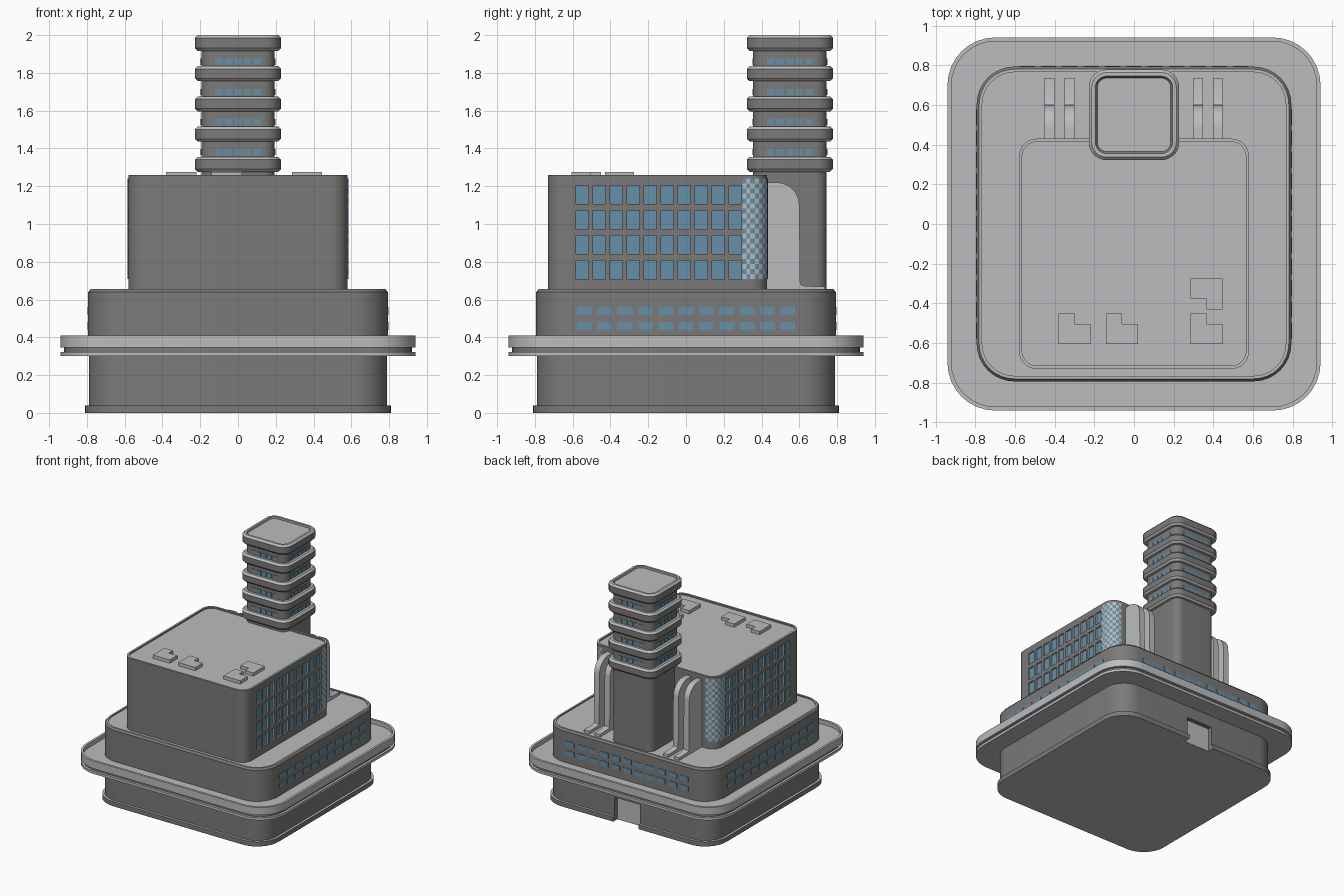
import bpy, bmesh, math
from mathutils import Matrix, Vector

if "Cube" in bpy.data.objects:
    bpy.data.objects.remove(bpy.data.objects["Cube"])

WALL, LIGHT, GLASS = 0, 1, 2
MATS = []
for name, col in (("warm dark grey wall", (0.20, 0.195, 0.19, 1)),
                  ("light grey concrete", (0.50, 0.505, 0.52, 1)),
                  ("blue glass", (0.13, 0.28, 0.40, 1))):
    m = bpy.data.materials.new(name)
    m.diffuse_color = col
    m.use_nodes = True
    m.node_tree.nodes["Principled BSDF"].inputs["Base Color"].default_value = m.diffuse_color
    MATS.append(m)


def finish(name, bm, rule=None):
    bmesh.ops.recalc_face_normals(bm, faces=bm.faces)
    bm.normal_update()
    if rule:
        for f in bm.faces:
            f.material_index = rule(f)
    me = bpy.data.meshes.new(name)
    bm.to_mesh(me)
    bm.free()
    for m in MATS:
        me.materials.append(m)
    ob = bpy.data.objects.new(name, me)
    bpy.context.collection.objects.link(ob)
    return ob


def activate(ob):
    bpy.ops.object.select_all(action='DESELECT')
    ob.select_set(True)
    bpy.context.view_layer.objects.active = ob


def smooth(ob):
    activate(ob)
    bpy.ops.object.shade_smooth_by_angle(angle=math.radians(30))


def flat_tops(f):
    return LIGHT if abs(f.normal.z) > 0.7 else WALL


def rounded_loft(name, sections, r, cy=0.0, rule=flat_tops, seg=8):
    """Stack of rounded squares; sections are (half width, z), r belongs to the first."""
    bm = bmesh.new()
    rings = []
    for h, z in sections:
        rad = max(0.01, r + h - sections[0][0])
        ring = []
        for q in range(4):
            sx, sy = ((1, 1), (-1, 1), (-1, -1), (1, -1))[q]
            for i in range(seg + 1):
                a = (q + i / seg) * math.pi / 2
                ring.append(bm.verts.new((sx * (h - rad) + rad * math.cos(a),
                                          cy + sy * (h - rad) + rad * math.sin(a), z)))
        rings.append(ring)
    for a, b in zip(rings, rings[1:]):
        n = len(a)
        for i in range(n):
            bm.faces.new((a[i], a[(i + 1) % n], b[(i + 1) % n], b[i]))
    bm.faces.new(rings[0][::-1])
    bm.faces.new(rings[-1])
    return finish(name, bm, rule)


def add_box(bm, lo, hi, rot=None):
    lo, hi = Vector(lo), Vector(hi)
    mat = Matrix.Translation((lo + hi) / 2) @ Matrix.Diagonal((*(hi - lo), 1))
    bmesh.ops.create_cube(bm, size=1, matrix=(rot or Matrix()) @ mat)


def prism(name, pts, vec):
    bm = bmesh.new()
    f = bm.faces.new([bm.verts.new(p) for p in pts])
    ex = bmesh.ops.extrude_face_region(bm, geom=[f])
    bmesh.ops.translate(bm, vec=vec, verts=[v for v in ex['geom'] if isinstance(v, bmesh.types.BMVert)])
    ob = finish(name, bm, lambda f: LIGHT)
    smooth(ob)


def cut(ob, cutter):
    cutter.hide_render = True
    mod = ob.modifiers.new("cut", 'BOOLEAN')
    mod.operation = 'DIFFERENCE'
    mod.solver = 'EXACT'
    mod.object = cutter
    activate(ob)
    bpy.ops.object.modifier_apply(modifier=mod.name)
    bpy.data.objects.remove(cutter)


# ground floor with plinth and recessed rear door
base = rounded_loft("ground_floor", [(0.81, 0), (0.81, 0.04), (0.79, 0.04), (0.79, 0.31)], 0.20)
bm = bmesh.new()
add_box(bm, (-0.12, 0.755, -0.1), (0.12, 1.0, 0.2))
cut(base, finish("door_cutter", bm, lambda f: LIGHT if abs(f.normal.y) > 0.5 else WALL))
smooth(base)

# canopy tray running all around
smooth(rounded_loft("canopy", [(0.94, 0.30), (0.94, 0.322), (0.92, 0.322), (0.92, 0.345), (0.94, 0.345),
                               (0.94, 0.41), (0.92, 0.41), (0.92, 0.375)], 0.24,
                    rule=lambda f: WALL if abs(f.normal.z) < 0.5 and 0.325 < f.calc_center_median().z < 0.34
                    else LIGHT))

# podium
smooth(rounded_loft("podium", [(0.793, 0.36), (0.793, 0.64), (0.78, 0.655), (0.765, 0.655), (0.765, 0.645)], 0.19))
bm = bmesh.new()
for ang in (0, 90, 180):
    rot = Matrix.Rotation(math.radians(ang), 4, 'Z')
    for i in range(11):
        y = (i - 5) * 0.1077
        for z in (0.461, 0.54):
            add_box(bm, (0.788, y - 0.039, z - 0.021), (0.797, y + 0.039, z + 0.021), rot)
finish("podium_windows", bm, lambda f: GLASS)

# main block with recessed windows on both long sides
R, H, CY = 0.09, 0.58, -0.15
block = rounded_loft("main_block", [(H, 0.64), (H, 1.26), (H - 0.016, 1.26), (H - 0.016, 1.247)], R, CY)
bm = bmesh.new()
for s in (-1, 1):
    for i in range(10):
        y = -0.549 + i * 0.09
        for z in (0.757, 0.89, 1.022, 1.155):
            xs = sorted((s * (H - 0.012), s * (H + 0.03)))
            add_box(bm, (xs[0], y - 0.033, z - 0.05), (xs[1], y + 0.033, z + 0.05))
cut(block, finish("window_cutter", bm, lambda f: GLASS if abs(f.normal.x) > 0.5 else LIGHT))
smooth(block)

# chequered glazing wrapped round the two rear corners
path = [(H, 0.30, 1, 0), (H, 0.32, 1, 0)]
for i in range(7):
    a = i / 6 * math.pi / 2
    path.append((H - R + R * math.cos(a), 0.43 - R + R * math.sin(a), math.cos(a), math.sin(a)))
ROWS, Z0, Z1 = 20, 0.71, 1.24
for side, label in ((1, "right"), (-1, "left")):
    bm = bmesh.new()
    grid = [[bm.verts.new((side * (x + nx * 0.004), y + ny * 0.004, Z0 + (Z1 - Z0) * k / ROWS))
             for k in range(ROWS + 1)] for x, y, nx, ny in path]
    for i in range(len(path) - 1):
        for k in range(ROWS):
            q = [grid[i][k], grid[i + 1][k], grid[i + 1][k + 1], grid[i][k + 1]]
            f = bm.faces.new(q if side > 0 else q[::-1])
            f.material_index = GLASS if (i + k) % 2 else LIGHT
    bmesh.ops.solidify(bm, geom=bm.faces[:], thickness=0.006)
    smooth(finish(label + "_corner_chequer", bm))

# L-shaped roof units
ell = [(0, 0), (0.16, 0), (0.16, 0.1), (0.08, 0.1), (0.08, 0.155), (0, 0.155)]
for n, (x, y, s) in enumerate(((-0.38, -0.605, 1), (-0.14, -0.605, 1), (0.285, -0.605, 1), (0.445, -0.275, -1))):
    prism("roof_unit_%d" % (n + 1), [(x + s * a, y + s * b, 1.24) for a, b in ell], (0, 0, 0.035))

# curved rear fins with flared feet
arc = [(0.48 + 0.12 * math.sin(t), 1.10 + 0.12 * math.cos(t)) for t in [i / 8 * math.pi / 2 for i in range(9)]]
profile = [(0.40, 0.64), (0.40, 1.22)] + arc + [(0.605, 0.68), (0.625, 0.672), (0.735, 0.668), (0.735, 0.64)]
for n, x in enumerate((-0.45, -0.35, 0.297, 0.397)):
    prism("fin_%d" % (n + 1), [(x, y, z) for y, z in profile], (0.05, 0, 0))

# tower shaft, projecting floor bands and roof cap
TY = 0.55
smooth(rounded_loft("tower_shaft", [(0.194, 0.64), (0.194, 1.95)], 0.06, TY))
for k in range(5):
    z0, z1 = (1.276 + k * 0.16, 1.356 + k * 0.16)
    secs = [(0.213, z0), (0.228, z0 + 0.015), (0.228, z1 - 0.015), (0.213, z1)]
    if k == 4:
        secs = [(0.213, z0), (0.228, z0 + 0.015), (0.228, 1.985), (0.213, 2.0), (0.195, 2.0), (0.185, 1.988)]
    smooth(rounded_loft("tower_band_%d" % (k + 1), secs, 0.075, TY))
bm = bmesh.new()
for ang in range(4):
    rot = Matrix.Translation((0, TY, 0)) @ Matrix.Rotation(ang * math.pi / 2, 4, 'Z')
    for k in range(4):
        for i in range(-2, 3):
            z, y = 1.382 + k * 0.159, i * 0.051
            add_box(bm, (0.19, y - 0.019, z - 0.016), (0.198, y + 0.019, z + 0.016), rot)
finish("tower_windows", bm, lambda f: GLASS)
